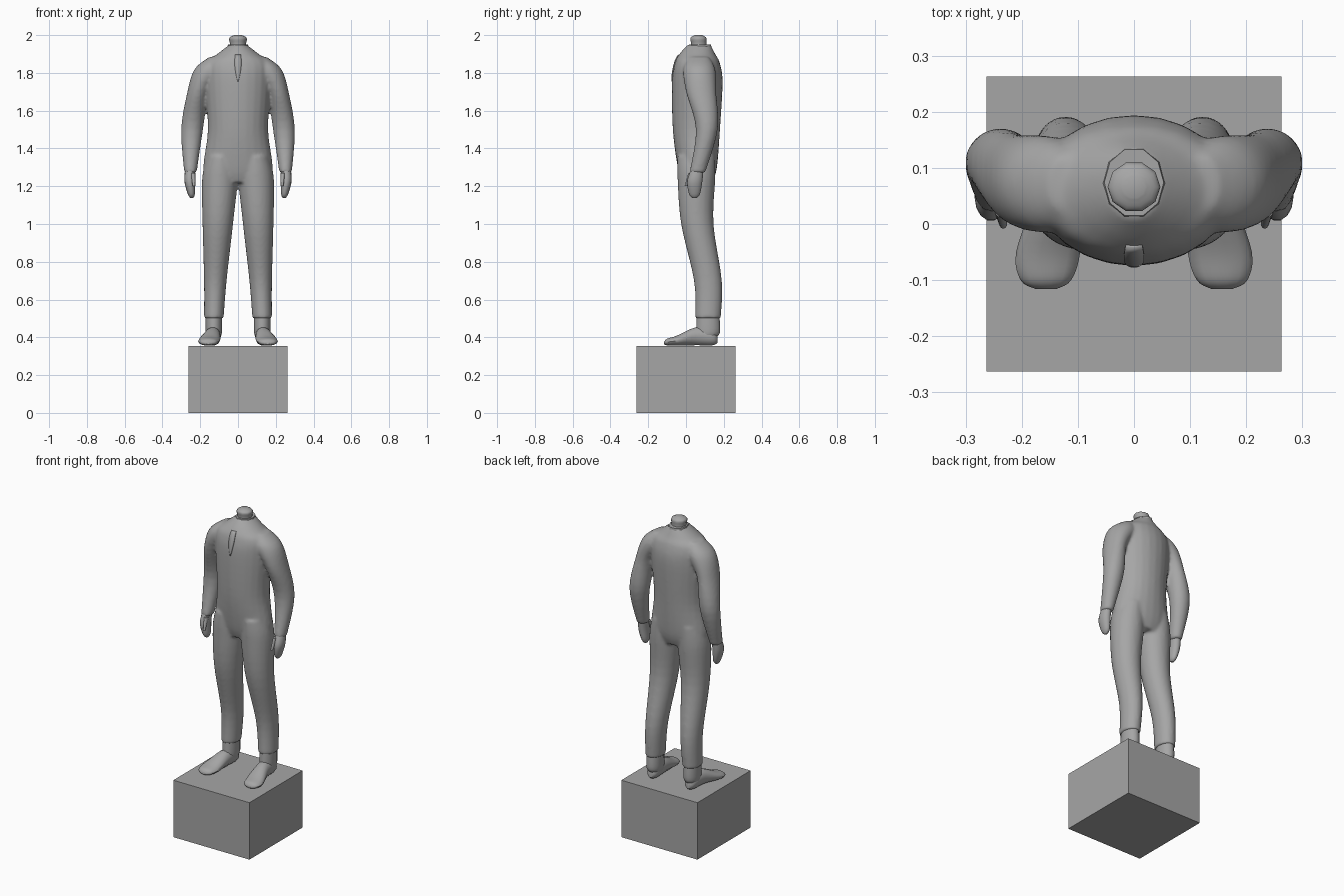
import bpy, bmesh, math

cube = bpy.data.objects.get("Cube")
if cube:
    bpy.data.objects.remove(cube, do_unlink=True)

grey = bpy.data.materials.new("stone_grey")
grey.use_nodes = True
grey.diffuse_color = (0.38, 0.38, 0.38, 1)
grey.node_tree.nodes["Principled BSDF"].inputs["Base Color"].default_value = grey.diffuse_color


def ring(level, x, across, wide, deep):
    """An oval section: level along the part, centre, and the two radii."""
    return (level, x, across, wide, deep)


def spline(before, start, end, after, t):
    """Smooth blend between two section values, steered by their neighbours."""
    slope_in, slope_out = (end - before) / 2, (after - start) / 2
    rise = end - start
    bend = 3 * rise - 2 * slope_in - slope_out
    curl = slope_in + slope_out - 2 * rise
    return start + t * (slope_in + t * (bend + t * curl))


def fill_in(stations, steps=5):
    """Add smoothly blended sections between the given ones."""
    last = len(stations) - 1
    sections = []
    for i in range(last):
        near = [stations[max(0, min(last, i + k))] for k in (-1, 0, 1, 2)]
        for step in range(steps):
            sections.append([spline(*values, step / steps) for values in zip(*near)])
    sections.append(stations[-1])
    return sections


def loft(bm, stations, side=1, upright=True, sides=24):
    """Skin oval sections, stacked upwards or from back to front."""
    loops = []
    for level, x, across, wide, deep in fill_in(stations):
        loop = []
        for i in range(sides):
            angle = math.tau * i / sides
            px = side * (x + wide * math.cos(angle))
            pv = across + deep * math.sin(angle)
            loop.append(bm.verts.new((px, pv, level) if upright else (px, level, pv)))
        loops.append(loop)
    for lower, upper in zip(loops, loops[1:]):
        for i in range(sides):
            j = (i + 1) % sides
            bm.faces.new((lower[i], lower[j], upper[j], upper[i]))
    bm.faces.new(loops[0])
    bm.faces.new(loops[-1])


def finish(name, bm, smooth=True):
    bmesh.ops.recalc_face_normals(bm, faces=bm.faces[:])
    mesh = bpy.data.meshes.new(name)
    bm.to_mesh(mesh)
    bm.free()
    mesh.materials.append(grey)
    part = bpy.data.objects.new(name, mesh)
    bpy.context.collection.objects.link(part)
    if smooth:
        bpy.ops.object.select_all(action="DESELECT")
        part.select_set(True)
        bpy.context.view_layer.objects.active = part
        bpy.ops.object.shade_smooth_by_angle(angle=math.radians(50))
    return part


# Pedestal block
WIDTH, HEIGHT = 0.525, 0.355
bm = bmesh.new()
bmesh.ops.create_cube(bm, size=1)
bmesh.ops.scale(bm, vec=(WIDTH, WIDTH, HEIGHT), verts=bm.verts[:])
bmesh.ops.translate(bm, vec=(0, 0, HEIGHT / 2), verts=bm.verts[:])
finish("pedestal", bm, smooth=False)

# One-piece suit: torso, arms and legs fused together
torso = [
    ring(level=1.95, x=0, across=.07, wide=.045, deep=.06),
    ring(level=1.9, x=0, across=.06, wide=.11, deep=.095),
    ring(level=1.85, x=0, across=.06, wide=.17, deep=.12),
    ring(level=1.75, x=0, across=.06, wide=.175, deep=.134),
    ring(level=1.5, x=0, across=.055, wide=.16, deep=.125),
    ring(level=1.3, x=0, across=.06, wide=.184, deep=.104),
    ring(level=1.22, x=0, across=.06, wide=.15, deep=.08),
]
arm = [
    ring(level=1.885, x=.12, across=.07, wide=.03, deep=.05),
    ring(level=1.82, x=.15, across=.07, wide=.08, deep=.085),
    ring(level=1.7, x=.21, across=.08, wide=.058, deep=.08),
    ring(level=1.5, x=.243, across=.11, wide=.058, deep=.058),
    ring(level=1.27, x=.252, across=.06, wide=.033, deep=.042),
]
leg = [
    ring(level=1.36, x=.09, across=.055, wide=.075, deep=.1),
    ring(level=1.24, x=.096, across=.055, wide=.094, deep=.1),
    ring(level=1, x=.107, across=.06, wide=.081, deep=.086),
    ring(level=.7, x=.12, across=.116, wide=.06, deep=.074),
    ring(level=.5, x=.128, across=.117, wide=.052, deep=.068),
]
bm = bmesh.new()
loft(bm, torso)
for side in (-1, 1):
    loft(bm, arm, side)
    loft(bm, leg, side)
suit = finish("suit", bm)
fuse = suit.modifiers.new("fuse", "REMESH")
fuse.mode = "VOXEL"
fuse.voxel_size = 0.009
fuse.use_smooth_shade = True
relax = suit.modifiers.new("relax", "SMOOTH")
relax.iterations = 6

# Trouser cuffs, shoes and hands, one of each per side
cuff = [
    ring(level=.53, x=.128, across=.117, wide=.043, deep=.06),
    ring(level=.43, x=.128, across=.117, wide=.043, deep=.065),
    ring(level=.4, x=.128, across=.11, wide=.036, deep=.05),
]
shoe = [
    ring(level=.166, x=.13, across=.39, wide=.018, deep=.02),
    ring(level=.14, x=.13, across=.4, wide=.036, deep=.043),
    ring(level=.05, x=.135, across=.405, wide=.043, deep=.048),
    ring(level=-.05, x=.153, across=.382, wide=.057, deep=.027),
    ring(level=-.1, x=.157, across=.375, wide=.045, deep=.018),
    ring(level=-.116, x=.157, across=.37, wide=.018, deep=.007),
]
hand = [
    ring(level=1.31, x=.252, across=.065, wide=.025, deep=.03),
    ring(level=1.23, x=.256, across=.047, wide=.028, deep=.041),
    ring(level=1.16, x=.247, across=.045, wide=.019, deep=.03),
    ring(level=1.137, x=.245, across=.045, wide=.007, deep=.01),
]
thumb = [
    ring(level=1.27, x=.238, across=.03, wide=.012, deep=.018),
    ring(level=1.2, x=.233, across=0, wide=.007, deep=.008),
]
for side, label in ((1, "left"), (-1, "right")):
    for name, stations in (("cuff", cuff), ("shoe", shoe), ("hand", hand), ("thumb", thumb)):
        bm = bmesh.new()
        loft(bm, stations, side, upright=name != "shoe", sides=14)
        finish(f"{label}_{name}", bm)

# Neck with a shallow domed end, rising out of a standing collar
neck = [
    ring(level=1.9, x=0, across=.07, wide=.05, deep=.05),
    ring(level=1.95, x=0, across=.068, wide=.043, deep=.043),
    ring(level=1.985, x=0, across=.066, wide=.046, deep=.044),
    ring(level=2, x=0, across=.066, wide=.02, deep=.02),
]
collar = [
    ring(level=1.915, x=0, across=.068, wide=.062, deep=.072),
    ring(level=1.95, x=0, across=.074, wide=.053, deep=.062),
]
for name, stations in (("neck", neck), ("collar", collar)):
    bm = bmesh.new()
    loft(bm, stations, sides=10)
    finish(name, bm)

# Teardrop placket laid onto the chest
ROWS, LOW, TALL = 10, 1.755, 0.14
bm = bmesh.new()
rows = []
for i in range(ROWS + 1):
    t = i / ROWS
    half = 0.002 + 0.016 * math.sin(t * math.pi * 0.7)
    rows.append([bm.verts.new((s * half, -0.2, LOW + TALL * t)) for s in (-1, 0, 1)])
for lower, upper in zip(rows, rows[1:]):
    for i in range(2):
        bm.faces.new((lower[i], lower[i + 1], upper[i + 1], upper[i]))
placket = finish("placket", bm)
lay = placket.modifiers.new("lay_on_chest", "SHRINKWRAP")
lay.target = suit
lay.wrap_method = "PROJECT"
lay.use_project_y = True
lay.offset = 0.002
thicken = placket.modifiers.new("thickness", "SOLIDIFY")
thicken.thickness = 0.006
thicken.offset = 0
